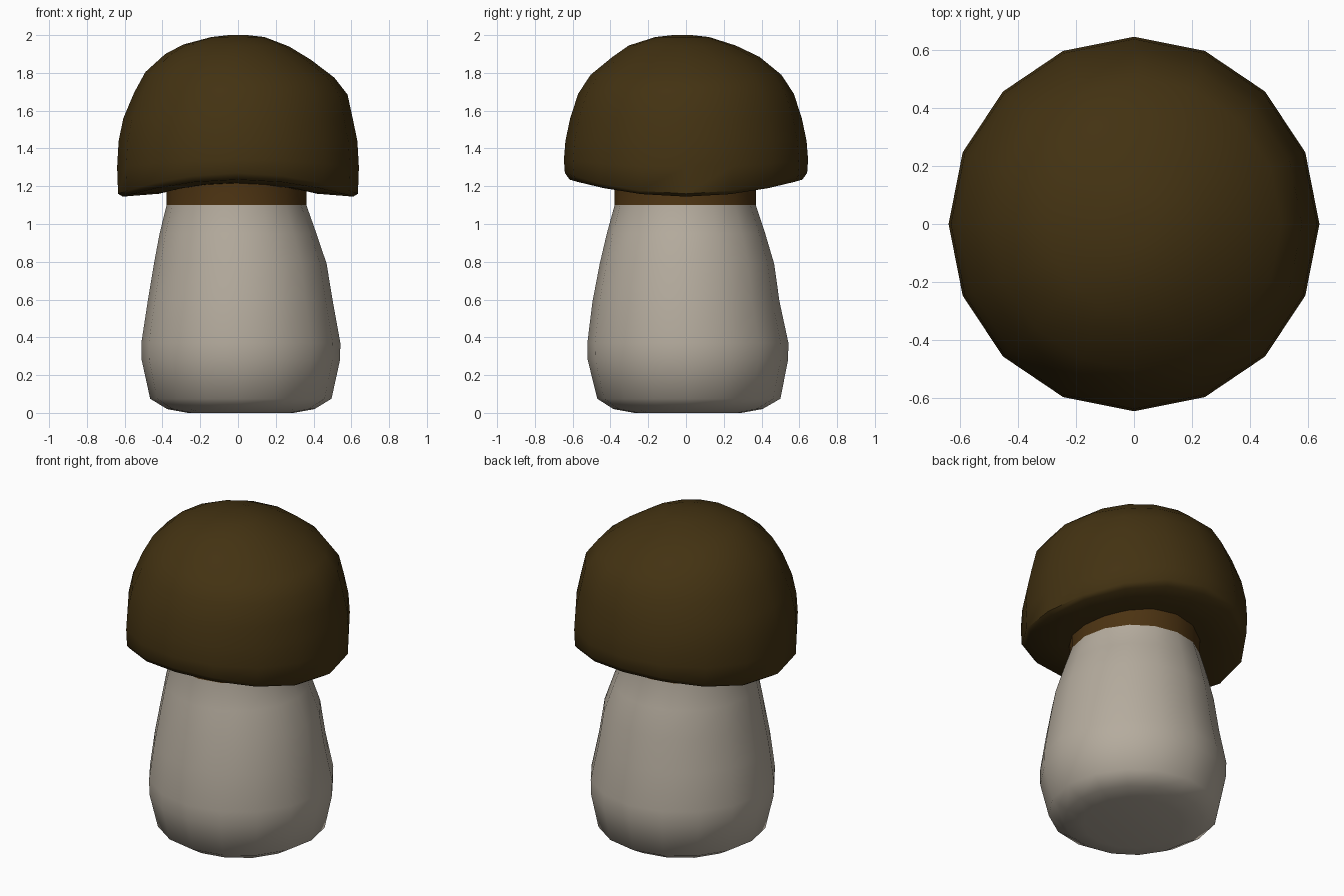
import bpy, bmesh, math

if "Cube" in bpy.data.objects:
    bpy.data.objects.remove(bpy.data.objects["Cube"])

SIDES = 16


def material(name, rgb):
    m = bpy.data.materials.new(name)
    m.diffuse_color = (*rgb, 1)
    m.use_nodes = True
    m.node_tree.nodes["Principled BSDF"].inputs["Base Color"].default_value = m.diffuse_color
    return m


def lathe(name, rings, mats, rule=None, sharp=50):
    """Skin 16-sided rings of (radius, z, x shift, y shift, saddle wave, sideways tilt)."""
    bm = bmesh.new()
    loops = []
    for r, z, sx, sy, wave, tilt in rings:
        loop = []
        for i in range(SIDES):
            a = 2 * math.pi * i / SIDES
            c, s = math.cos(a), math.sin(a)
            loop.append(bm.verts.new((r * c + sx, r * 1.01 * s + sy,
                                      z - wave * math.cos(2 * a) + tilt * c)))
        loops.append(loop)
    for lo, hi in zip(loops, loops[1:]):
        for i in range(SIDES):
            j = (i + 1) % SIDES
            bm.faces.new((lo[i], lo[j], hi[j], hi[i]))
    # Close both ends with a fan
    for loop, z in ((loops[0], rings[0][1]), (loops[-1], rings[-1][1])):
        f = bm.faces.new(loop)
        bmesh.ops.poke(bm, faces=[f])
    bmesh.ops.recalc_face_normals(bm, faces=bm.faces)
    if rule:
        for f in bm.faces:
            f.material_index = rule(f)
    me = bpy.data.meshes.new(name)
    bm.to_mesh(me)
    bm.free()
    ob = bpy.data.objects.new(name, me)
    bpy.context.collection.objects.link(ob)
    for m in mats:
        me.materials.append(m)
    bpy.ops.object.select_all(action='DESELECT')
    ob.select_set(True)
    bpy.context.view_layer.objects.active = ob
    bpy.ops.object.shade_smooth_by_angle(angle=math.radians(sharp))
    return ob


cream = material("stem_cream", (0.46, 0.41, 0.34))
brown = material("cap_brown", (0.056, 0.032, 0.006))
neck_brown = material("neck_brown", (0.072, 0.033, 0.006))

# Stem: bulging trunk, neck band under the cap in brown
lathe("stem", [
    (0.28, 0.00, 0.015, 0.01, 0, 0),
    (0.39, 0.02, 0.015, 0.01, 0, 0),
    (0.48, 0.075, 0.015, 0.015, 0, 0),
    (0.525, 0.28, 0.015, 0.01, 0, 0),
    (0.527, 0.37, 0.015, 0.01, 0, 0),
    (0.49, 0.59, 0.012, 0.0, 0, 0),
    (0.457, 0.79, 0.012, 0.005, 0, 0),
    (0.415, 0.95, 0.0, 0.0, 0, 0),
    (0.37, 1.10, -0.008, -0.004, 0, 0),
    (0.37, 1.25, -0.008, -0.004, 0, 0),
], [cream, neck_brown], lambda f: 1 if f.calc_center_median().z > 1.11 else 0)

# Cap: dome with a saddle-shaped rim, low at the sides and high front and back
lathe("cap", [
    (0.30, 1.20, 0, 0, 0.01, 0),
    (0.42, 1.19, 0, 0, 0.03, 0),
    (0.61, 1.19, 0, 0, 0.045, 0),
    (0.635, 1.215, 0, 0, 0.055, 0),
    (0.640, 1.32, 0, 0, 0.02, 0),
    (0.632, 1.44, 0, 0, 0.00, 0.0),
    (0.607, 1.56, 0.0, 0, 0, 0),
    (0.565, 1.69, 0.015, 0, 0, -0.005),
    (0.500, 1.79, 0.01, 0, 0, -0.015),
    (0.385, 1.885, 0, 0, 0, -0.015),
    (0.280, 1.945, -0.01, -0.02, 0, -0.005),
    (0.140, 1.99, 0, -0.02, 0, 0),
    (0.050, 2.00, 0, -0.02, 0, 0),
], [brown])
